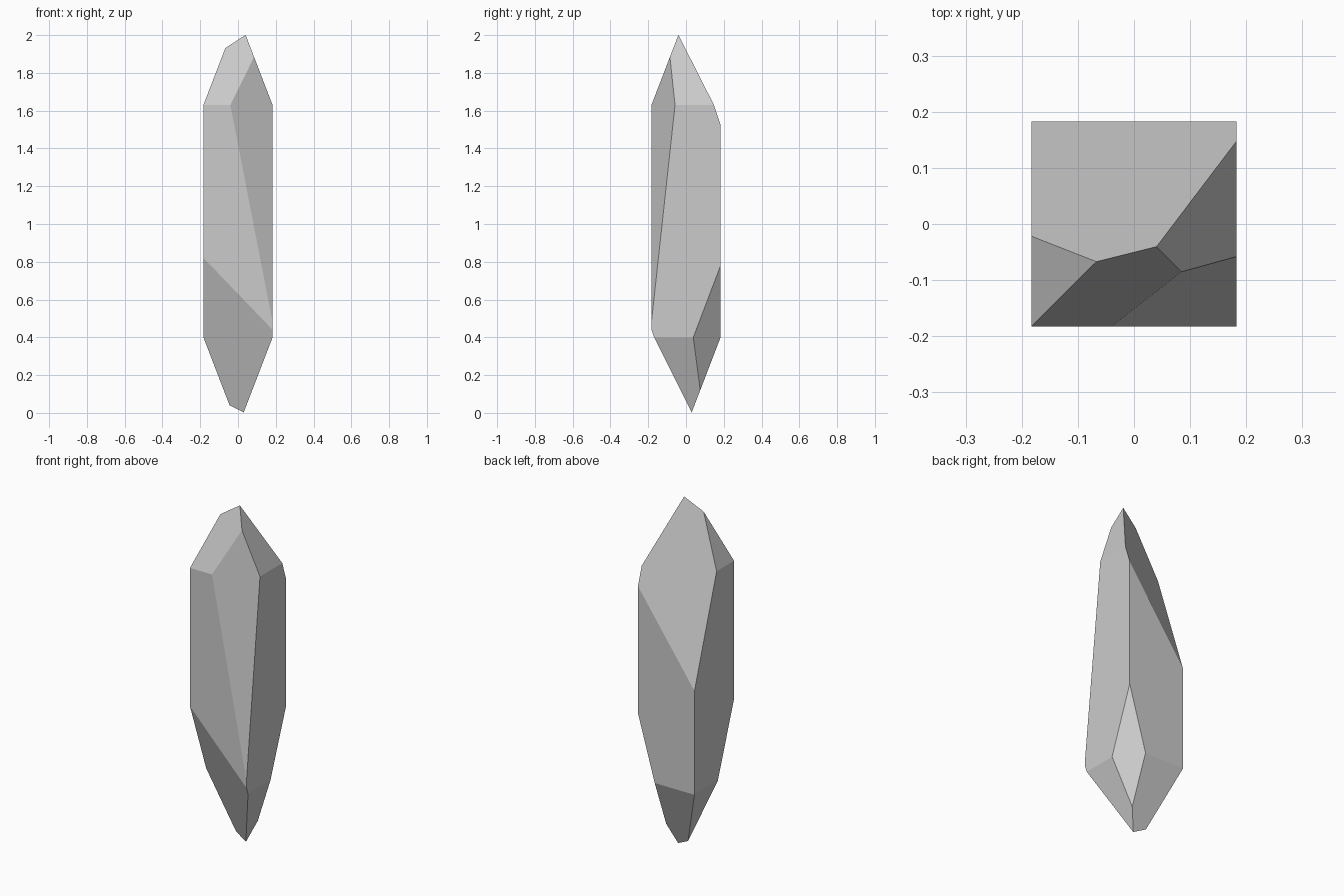
import bpy
import bmesh
from mathutils import Matrix, Vector

if "Cube" in bpy.data.objects:
    bpy.data.objects.remove(bpy.data.objects["Cube"])

H = 0.183  # half width of the shaft

# square shaft, long enough for every facet to cut it
bm = bmesh.new()
bmesh.ops.create_cube(bm, size=1, matrix=Matrix.Translation((0, 0, 1)) @ Matrix.Diagonal((2 * H, 2 * H, 5, 1)))


def facet(point, slope_x, slope_y, top):
    """Slice along z = slope_x*x + slope_y*y through point and cap the cut."""
    normal = Vector((-slope_x, -slope_y, 1)) * (1 if top else -1)
    bmesh.ops.bisect_plane(bm, geom=bm.verts[:] + bm.edges[:] + bm.faces[:], dist=1e-6,
                           plane_co=point, plane_no=normal, clear_outer=True)
    rim = [e for e in bm.edges if e.is_boundary]
    if rim:
        bmesh.ops.contextual_create(bm, geom=rim)


# regular pointed ends
K = 2.6
for sx, sy in ((-1, 0), (1, 0), (0, -1)):
    facet((sx * H, sy * H, 1.63), -K * sx, -K * sy, True)
for sx, sy in ((-1, 0), (1, 0), (0, 1)):
    facet((sx * H, sy * H, 0.40), K * sx, K * sy, False)

# large irregular facets: back top, front right, front bottom, back right bottom
facet((0.04, -0.04, 2.0), 1.41, -3.04, True)
facet((H, -H, 0.48), -5.15, 9.2, True)
facet((H, -H, 0.44), -1.04, -2.8, False)
facet((H, H, 0.78), 3.5, 2.63, False)

bmesh.ops.recalc_face_normals(bm, faces=bm.faces[:])
mesh = bpy.data.meshes.new("crystal")
bm.to_mesh(mesh)
bm.free()
bpy.context.collection.objects.link(bpy.data.objects.new("crystal", mesh))
